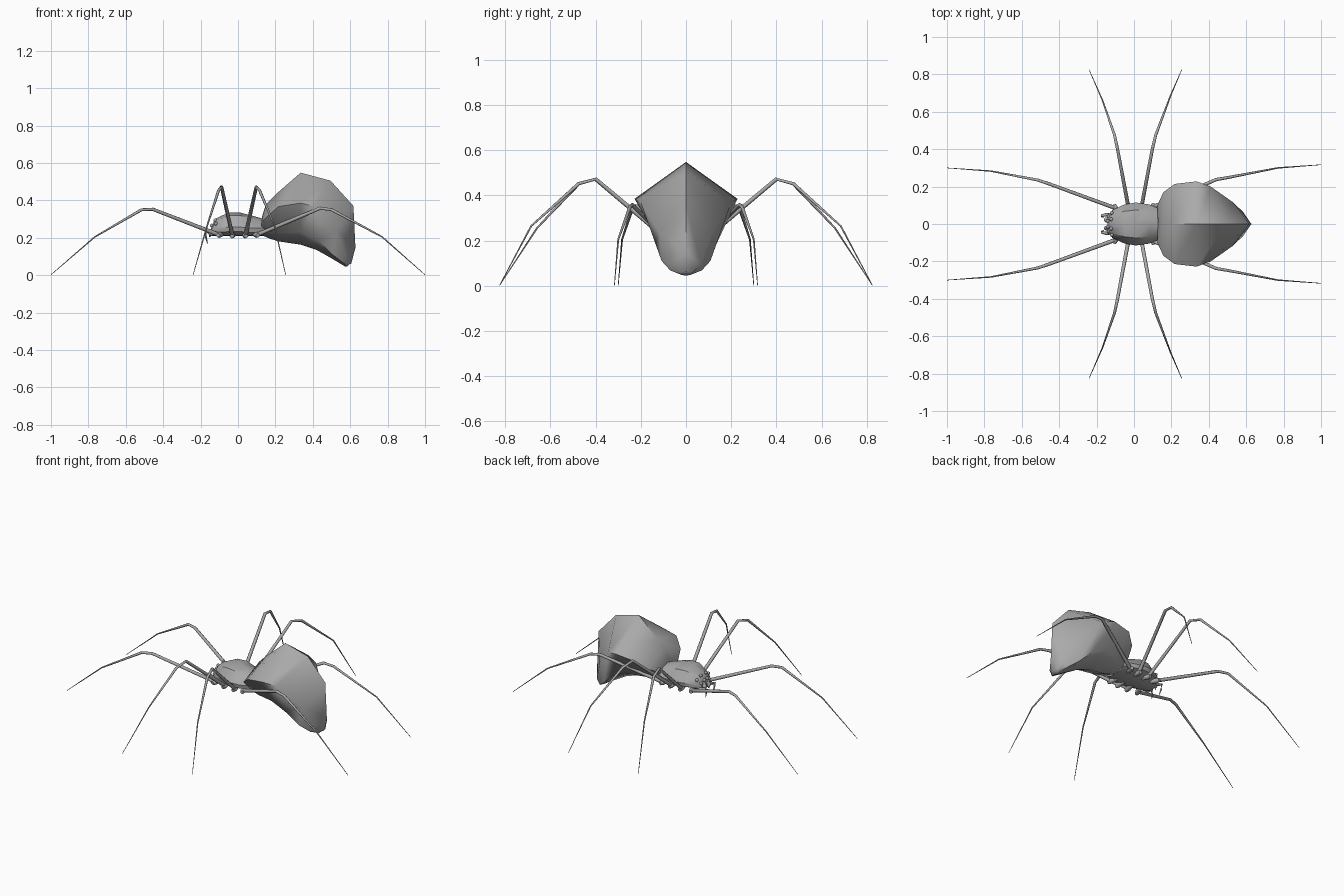
import bpy, bmesh, math
from mathutils import Vector

if "Cube" in bpy.data.objects:
    bpy.data.objects.remove(bpy.data.objects["Cube"])

GREY = (0.4, 0.4, 0.4, 1)
grey = bpy.data.materials.new("spider grey")
grey.use_nodes = True
grey.diffuse_color = GREY
grey.node_tree.nodes["Principled BSDF"].inputs["Base Color"].default_value = GREY


def loft(name, rings, angle):
    """Skin a list of point rings, close both ends and smooth below the angle."""
    bm = bmesh.new()
    rows = [[bm.verts.new(p) for p in ring] for ring in rings]
    n = len(rows[0])
    for a, b in zip(rows, rows[1:]):
        for i in range(n):
            j = (i + 1) % n
            bm.faces.new((a[i], a[j], b[j], b[i]))
    bm.faces.new(rows[0])
    bm.faces.new(rows[-1])
    bmesh.ops.recalc_face_normals(bm, faces=bm.faces)
    return finish(name, bm, angle)


def finish(name, bm, angle):
    mesh = bpy.data.meshes.new(name)
    bm.to_mesh(mesh)
    bm.free()
    mesh.materials.append(grey)
    obj = bpy.data.objects.new(name, mesh)
    bpy.context.collection.objects.link(obj)
    bpy.ops.object.select_all(action="DESELECT")
    obj.select_set(True)
    bpy.context.view_layer.objects.active = obj
    bpy.ops.object.shade_smooth_by_angle(angle=math.radians(angle))
    return obj


def tube(name, path, radii, sides=8):
    """Tapered tube along a bent path."""
    pts = [Vector(p) for p in path]
    rings = []
    for i, p in enumerate(pts):
        t = (pts[min(i + 1, len(pts) - 1)] - pts[max(i - 1, 0)]).normalized()
        u = t.cross(Vector((0.3, 0.2, 1))).normalized()
        v = t.cross(u)
        turns = [2 * math.pi * k / sides for k in range(sides)]
        rings.append([p + radii[i] * (u * math.cos(a) + v * math.sin(a)) for a in turns])
    return loft(name, rings, 50)


def bead(name, centre, radius):
    bm = bmesh.new()
    bmesh.ops.create_uvsphere(bm, u_segments=10, v_segments=6, radius=radius)
    bmesh.ops.translate(bm, vec=centre, verts=bm.verts)
    return finish(name, bm, 60)


def ring(top, halves, bottom):
    """Closed symmetric section: centre points at top and bottom, side points between."""
    right = [(x, -y, z) for x, y, z in reversed(halves)]
    return [(top[0], 0, top[1])] + halves + [(bottom[0], 0, bottom[1])] + right


# Abdomen: crest, side edge, belly bulge, keel
loft("abdomen", [
    ring((.13, .32), [(.125, .10, .28), (.13, .05, .23)], (.135, .21)),
    ring((.15, .38), [(.157, .17, .315), (.16, .08, .225)], (.17, .195)),
    ring((.205, .435), [(.217, .214, .367), (.22, .105, .225)], (.22, .18)),
    ring((.335, .548), [(.335, .228, .385), (.335, .138, .23)], (.335, .163)),
    ring((.495, .505), [(.41, .20, .368), (.43, .135, .185)], (.42, .135)),
    ring((.617, .37), [(.527, .118, .235), (.505, .108, .11)], (.50, .09)),
    ring((.628, .147), [(.583, .065, .095), (.56, .07, .068)], (.575, .045)),
    ring((.605, .06), [(.597, .03, .06), (.587, .02, .048)], (.58, .045)),
], 50)

# Head and thorax: x, half width, top height, side height
sections = [(-.142, .045, .265, .235), (-.115, .075, .305, .24), (-.05, .105, .335, .245),
            (.01, .115, .335, .245), (.08, .105, .317, .24), (.14, .08, .30, .24)]
loft("head_thorax", [
    ring((x, top), [(x, w * .65, top - .016), (x, w, side + .012),
                    (x, w * .95, side - .012), (x, w * .55, .212)], (x, .21))
    for x, w, top, side in sections], 36)

# Legs: hip, two knee joints, shin, tip
legs = {
    "front_leg": [(-.10, .085, .215), (-.455, .215, .352), (-.515, .235, .35),
                  (-.765, .283, .205), (-1, .30, .002)],
    "second_leg": [(-.03, .09, .212), (-.088, .40, .472), (-.104, .475, .452),
                   (-.168, .66, .255), (-.24, .825, .002)],
    "third_leg": [(.04, .09, .212), (.098, .40, .472), (.116, .475, .452),
                  (.195, .685, .265), (.255, .825, .002)],
    "back_leg": [(.10, .09, .215), (.44, .238, .358), (.50, .248, .35),
                 (.77, .30, .205), (1, .317, .002)],
}
palp = [(-.10, .045, .22), (-.15, .05, .222), (-.172, .045, .235), (-.172, .04, .205), (-.163, .035, .17)]

for side, s in (("far", 1), ("near", -1)):
    def flip(p):
        return (p[0], p[1] * s, p[2])

    for name, path in legs.items():
        pts = [flip(p) for p in path]
        tube(f"{name}_{side}", pts, [.011, .009, .008, .004, .0015])
        # Short hip joint under the body
        hip = Vector(pts[0])
        inner = Vector((hip.x * .85, hip.y * .5, .22))
        out = hip + (hip - inner).normalized() * .02
        tube(f"{name}_hip_{side}", [inner, hip, out], [.012, .016, .011])

    # Feelers and fangs
    tube(f"feeler_{side}", [flip(p) for p in palp], [.010, .009, .007, .005, .002])
    tube(f"fang_{side}", [flip(p) for p in ((-.12, .02, .25), (-.15, .022, .225), (-.15, .015, .205))],
         [.018, .013, .004])

    # Eyes in two rows
    for i, p in enumerate([(-.14, .015, .265), (-.135, .04, .252),
                           (-.122, .025, .293), (-.118, .058, .275)]):
        bead(f"eye_{i + 1}_{side}", flip(p), .010)
